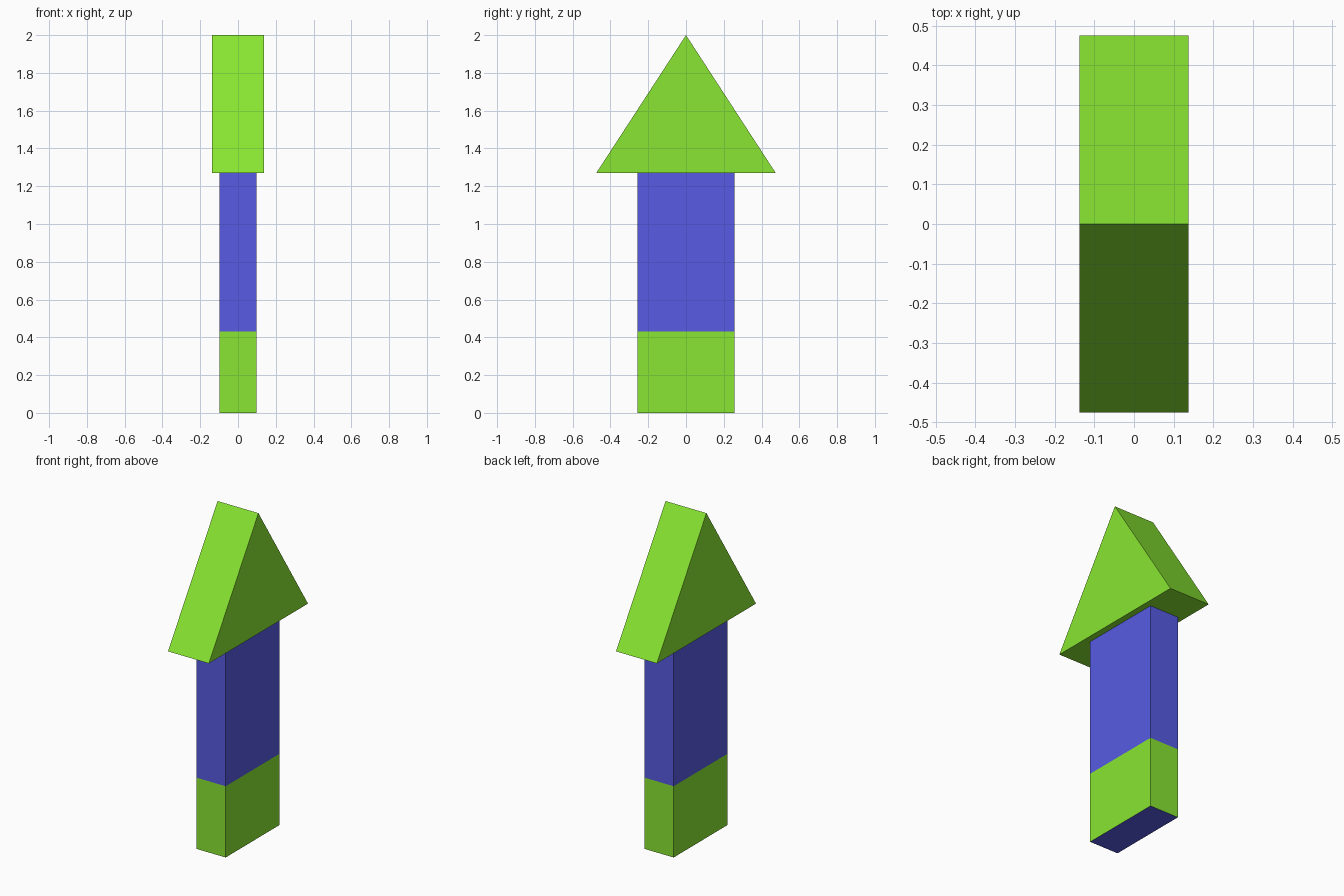
import bpy
import bmesh

if "Cube" in bpy.data.objects:
    bpy.data.objects.remove(bpy.data.objects["Cube"], do_unlink=True)


def material(name, color):
    mat = bpy.data.materials.new(name)
    mat.use_nodes = True
    mat.diffuse_color = color
    mat.node_tree.nodes["Principled BSDF"].inputs["Base Color"].default_value = color
    return mat


green = material("lime green", (0.25, 0.79, 0.032, 1))
blue = material("violet blue", (0.095, 0.105, 0.76, 1))


def prism(name, profile, half_width, mats):
    """Extrude a (y, z) profile symmetrically along x."""
    bm = bmesh.new()
    face = bm.faces.new([bm.verts.new((-half_width, y, z)) for y, z in profile])
    result = bmesh.ops.extrude_face_region(bm, geom=[face], use_keep_orig=True)
    moved = [v for v in result["geom"] if isinstance(v, bmesh.types.BMVert)]
    bmesh.ops.translate(bm, verts=moved, vec=(2 * half_width, 0, 0))
    bmesh.ops.recalc_face_normals(bm, faces=bm.faces)
    mesh = bpy.data.meshes.new(name)
    bm.to_mesh(mesh)
    bm.free()
    obj = bpy.data.objects.new(name, mesh)
    bpy.context.collection.objects.link(obj)
    for mat in mats:
        mesh.materials.append(mat)
    return obj


# Triangular arrow head
head_base, band_top = 1.27, 0.432
prism("arrow_head", [(-0.475, head_base), (0.475, head_base), (0, 2)], 0.137, [green])

# Shaft, cut at the top of its green band; the underside stays blue
d = 0.258
shaft = prism("arrow_shaft", [(-d, 0), (d, 0), (d, head_base), (-d, head_base)],
              0.098, [blue, green])
bm = bmesh.new()
bm.from_mesh(shaft.data)
bmesh.ops.bisect_plane(bm, geom=bm.verts[:] + bm.edges[:] + bm.faces[:],
                       plane_co=(0, 0, band_top), plane_no=(0, 0, 1))
bm.normal_update()
for face in bm.faces:
    is_side = abs(face.normal.z) < 0.5
    face.material_index = int(is_side and face.calc_center_median().z < band_top)
bm.to_mesh(shaft.data)
bm.free()
